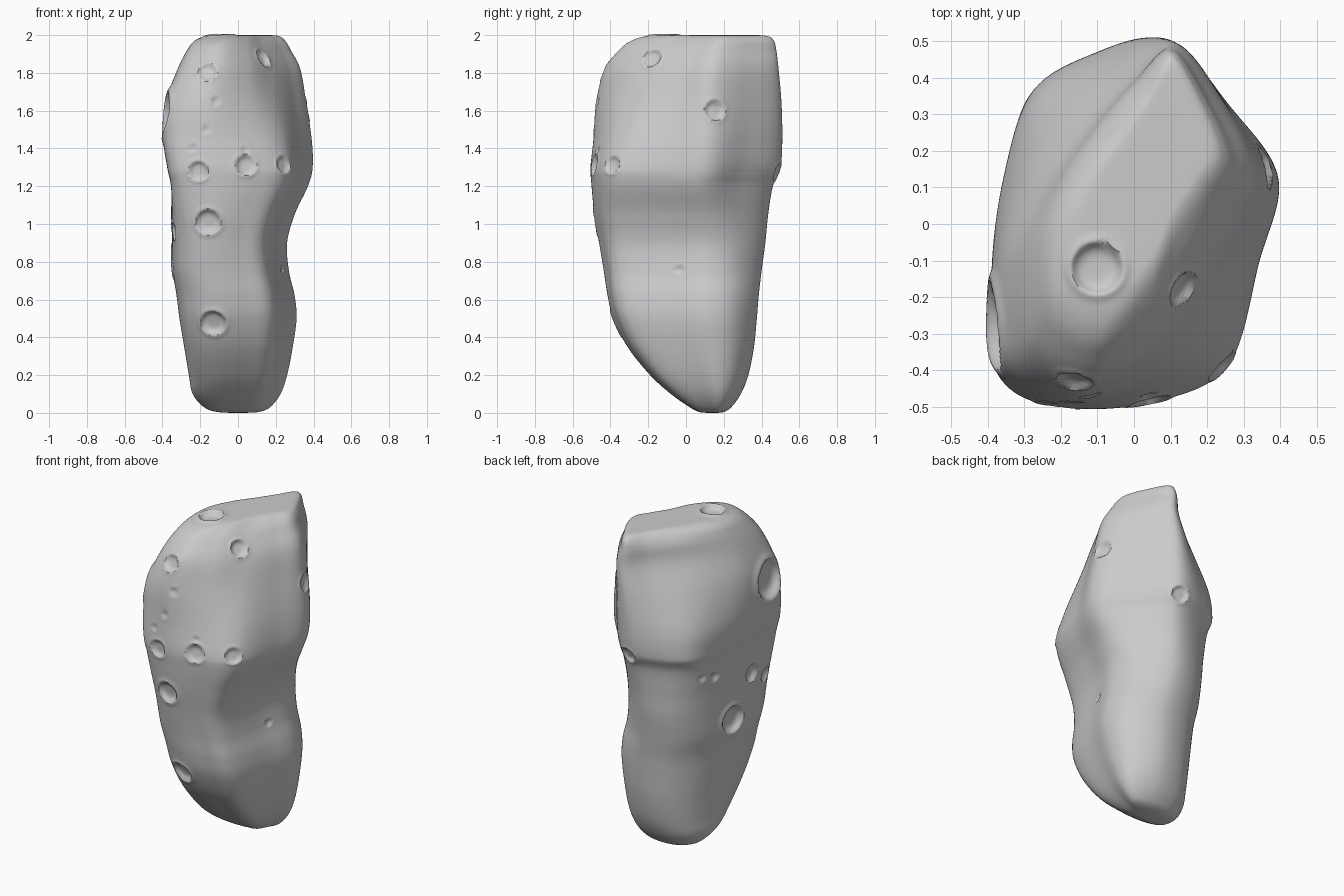
import bpy, bmesh, math
from mathutils import Vector
from mathutils.bvhtree import BVHTree

if "Cube" in bpy.data.objects:
    bpy.data.objects.remove(bpy.data.objects["Cube"])

# Normalised cross-sections: rounded lower body, angular middle, diagonal crown
LOWER = [(.3, 1), (-.3, .95), (-.7, .68), (-.93, .25), (-1, -.2), (-.87, -.75),
         (-.45, -1), (.15, -.98), (.6, -.82), (.85, -.15), (1, .35), (.83, .73)]
MIDDLE = [(.17, 1), (-.4, .93), (-.8, .72), (-.96, .27), (-1, -.25), (-.97, -.85),
          (-.45, -1), (.2, -.95), (.66, -.75), (.87, -.2), (1, .25), (.66, .62)]
CROWN = [(.35, 1), (-.05, .77), (-.42, .48), (-.77, .12), (-1, -.3), (-.92, -.8),
         (-.4, -1), (.15, -.77), (.5, -.42), (.8, -.06), (1, .25), (.74, .65)]
SHAPES = [LOWER, MIDDLE, CROWN]

# Height, x range, y range, position in the list of shapes
LEVELS = [
    (0.0, -.02, .02, .12, .16, 0), (0.005, -.11, .11, .07, .20, 0),
    (.03, -.18, .17, .02, .24, 0), (.1, -.24, .225, -.08, .29, 0),
    (.2, -.26, .26, -.19, .33, 0), (.35, -.285, .29, -.31, .36, 0),
    (.5, -.31, .31, -.385, .375, 0), (.62, -.325, .30, -.415, .385, 0),
    (.75, -.345, .27, -.435, .40, .1), (.9, -.35, .26, -.46, .42, .2),
    (1.05, -.35, .30, -.485, .435, .5), (1.2, -.355, .37, -.50, .46, .9),
    (1.3, -.375, .395, -.505, .50, 1.03), (1.45, -.395, .39, -.49, .51, 1.25),
    (1.65, -.38, .36, -.475, .505, 1.65), (1.82, -.32, .33, -.43, .49, 1.95),
    (1.92, -.27, .28, -.355, .478, 2.05), (1.97, -.23, .25, -.29, .465, 2.2),
    (1.995, -.17, .215, -.21, .43, 2.3), (2.0, -.11, .15, -.12, .34, 2.3),
    (2.0, -.01, .02, .09, .12, 2.3)]

# Craters: x, y, z, radius
CRATERS = [
    (-.10, -.12, 1.98, .07), (.135, -.18, 1.88, .052), (-.16, -.42, 1.8, .05),
    (-.12, -.46, 1.65, .025), (-.17, -.49, 1.5, .024), (-.24, -.48, 1.4, .022),
    (-.21, -.50, 1.28, .052), (.04, -.48, 1.31, .055), (.04, -.48, 1.39, .022),
    (.23, -.38, 1.31, .048), (.35, .15, 1.6, .055), (-.16, -.49, 1.01, .066),
    (-.13, -.36, .48, .068), (.25, -.04, .76, .025), (-.40, -.28, 1.58, .12)]
CRATERS_BACK = [
    (-.35, .02, .80, .085), (-.35, -.15, 1.03, .055), (-.34, -.30, .96, .045),
    (-.27, .25, 1.14, .025), (-.32, .17, 1.12, .03), (.06, .47, 1.28, .05)]


def spline(rows, t, closed):
    """Catmull-Rom through rows of numbers; t counts rows."""
    n = len(rows)
    i = int(t) if closed else min(int(t), n - 2)
    f = t - i
    pick = (lambda k: rows[k % n]) if closed else (lambda k: rows[max(0, min(n - 1, k))])
    return [b + .5 * f * (c - a + f * (2*a - 5*b + 4*c - d + f * (3*(b - c) + d - a)))
            for a, b, c, d in zip(pick(i-1), pick(i), pick(i+1), pick(i+2))]


def ring(level, count):
    """One cross-section fitted to its x and y range."""
    z, x0, x1, y0, y1, m = level
    i = max(0, min(1, int(m)))
    shape = [[l + (u - l) * (m - i) for l, u in zip(p, q)]
             for p, q in zip(SHAPES[i], SHAPES[i + 1])]
    pts = [spline(shape, 12 * k / count, True) for k in range(count)]
    lo = [min(p[a] for p in pts) for a in (0, 1)]
    hi = [max(p[a] for p in pts) for a in (0, 1)]
    return [(x0 + (x1 - x0) * (p[0] - lo[0]) / (hi[0] - lo[0]),
             y0 + (y1 - y0) * (p[1] - lo[1]) / (hi[1] - lo[1]),
             max(0, min(2, z))) for p in pts]


# Rock body: loft the cross-sections
SEG, SUB = 216, 14
bm = bmesh.new()
total = (len(LEVELS) - 1) * SUB
rings = [[bm.verts.new(c) for c in ring(spline(LEVELS, j / SUB, False), SEG)]
         for j in range(total + 1)]
for a, b in zip(rings, rings[1:]):
    for k in range(SEG):
        n = (k + 1) % SEG
        bm.faces.new((a[k], a[n], b[n], b[k]))
bm.faces.new(rings[0])
bm.faces.new(rings[-1])
bmesh.ops.recalc_face_normals(bm, faces=bm.faces)
bm.normal_update()

# Craters: bowl with a raised rim, pushed along the local normal
tree = BVHTree.FromBMesh(bm)
hits = []
for x, y, z, r in CRATERS + CRATERS_BACK:
    loc, nor, _, _ = tree.find_nearest(Vector((x, y, z)))
    hits.append((loc, nor, r))
for loc, nor, r in hits:
    for v in bm.verts:
        off = v.co - loc
        if off.length > 2 * r or v.normal.dot(nor) < .2:
            continue
        q = (off - nor * off.dot(nor)).length / r
        bowl = -.36 * max(0, 1 - q ** 4)
        rim = .08 * math.exp(-((q - 1.08) / .2) ** 2)
        v.co += nor * r * (bowl + rim)

mesh = bpy.data.meshes.new("cratered_rock")
bm.to_mesh(mesh)
bm.free()
rock = bpy.data.objects.new("cratered_rock", mesh)
bpy.context.collection.objects.link(rock)
bpy.context.view_layer.objects.active = rock
rock.select_set(True)
bpy.ops.object.shade_smooth_by_angle(angle=math.radians(50))
